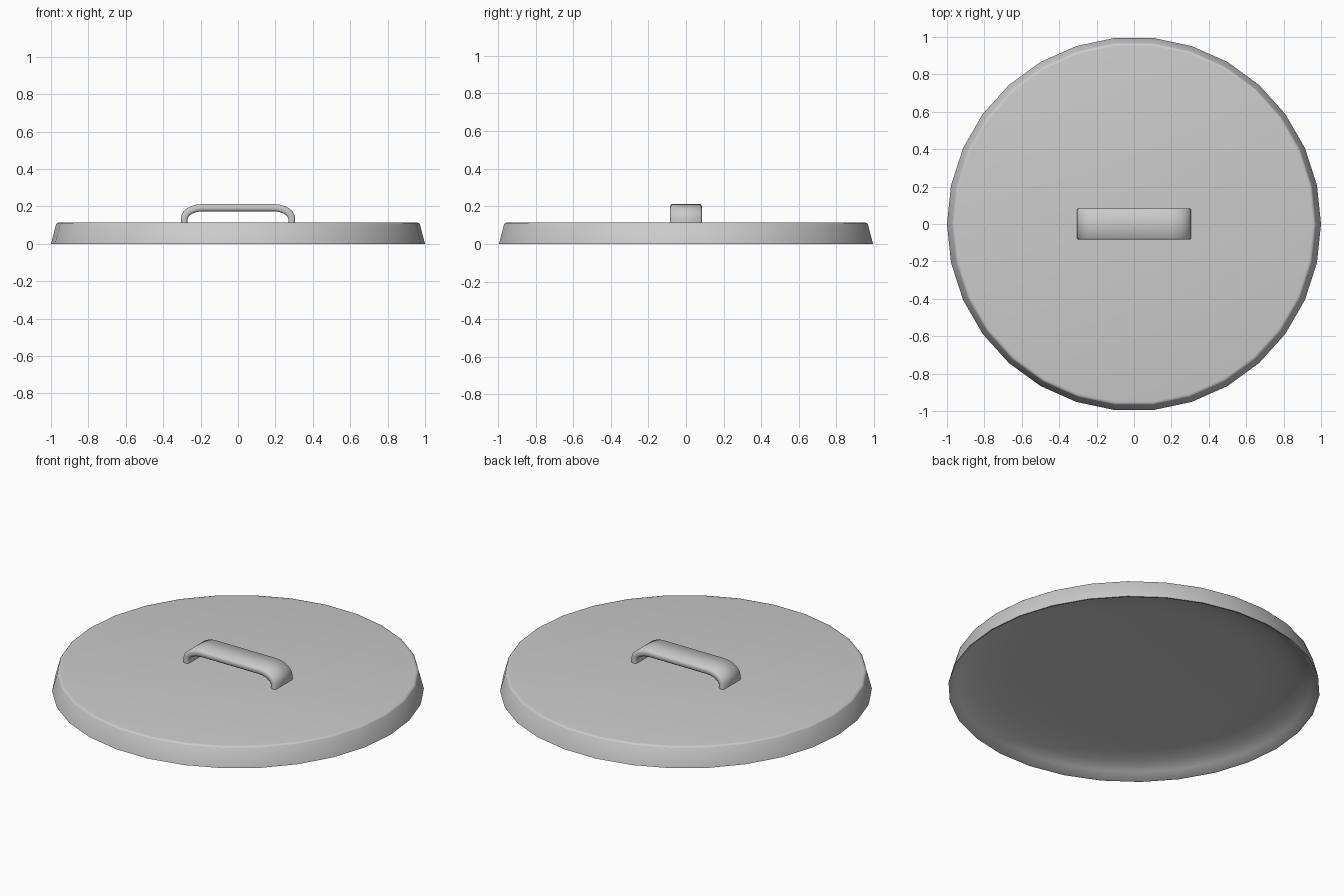
import bpy, bmesh, math

if "Cube" in bpy.data.objects:
    bpy.data.objects.remove(bpy.data.objects["Cube"])

def make(name, verts, faces, angle):
    me = bpy.data.meshes.new(name)
    me.from_pydata(verts, [], faces)
    bm = bmesh.new()
    bm.from_mesh(me)
    bmesh.ops.recalc_face_normals(bm, faces=bm.faces)
    bm.to_mesh(me)
    bm.free()
    ob = bpy.data.objects.new(name, me)
    bpy.context.collection.objects.link(ob)
    bpy.ops.object.select_all(action='DESELECT')
    ob.select_set(True)
    bpy.context.view_layer.objects.active = ob
    bpy.ops.object.shade_smooth_by_angle(angle=math.radians(angle))
    return ob

# Lid: 30-sided, softened top edge, underside hollowed into a shallow dish
N = 30
rings = [(0.955, 0.114), (0.967, 0.112), (0.972, 0.106), (1.0, 0.0),
         (0.992, 0.0), (0.955, 0.035), (0.89, 0.062), (0.8, 0.08), (0.68, 0.09)]
verts = [(r * math.cos(2 * math.pi * i / N), r * math.sin(2 * math.pi * i / N), z)
         for r, z in rings for i in range(N)]
faces = [(k * N + i, k * N + (i + 1) % N, (k + 1) * N + (i + 1) % N, (k + 1) * N + i)
         for k in range(len(rings) - 1) for i in range(N)]
faces.append(tuple(range(N)))
faces.append(tuple(range((len(rings) - 1) * N, len(rings) * N)))
make("lid", verts, faces, 60)

# Handle: flat strap bent down at both ends
def arch(half, top, radius, foot):
    right = [(half, foot)]
    for j in range(7):
        a = math.pi / 2 * j / 6
        right.append((half - radius[0] * (1 - math.cos(a)),
                      top - radius[1] * (1 - math.sin(a))))
    return right + [(-x, z) for x, z in reversed(right)]

outer = arch(0.305, 0.212, (0.11, 0.075), 0.112)
inner = arch(0.27, 0.174, (0.085, 0.045), 0.112)
n, w, b = len(outer), 0.084, 0.008

# Rounded strap section: eight corners swept along the arch
section = [(-w, 0.25), (-w + b, 0), (w - b, 0), (w, 0.25),
           (w, 0.75), (w - b, 1), (-w + b, 1), (-w, 0.75)]
verts = [(o[0] + (i[0] - o[0]) * t, y, o[1] + (i[1] - o[1]) * t)
         for o, i in zip(outer, inner) for y, t in section]
faces = [(8 * k + j, 8 * k + (j + 1) % 8, 8 * k + 8 + (j + 1) % 8, 8 * k + 8 + j)
         for k in range(n - 1) for j in range(8)]
faces += [tuple(range(8)), tuple(range(8 * n - 8, 8 * n))]
make("handle", verts, faces, 60)
